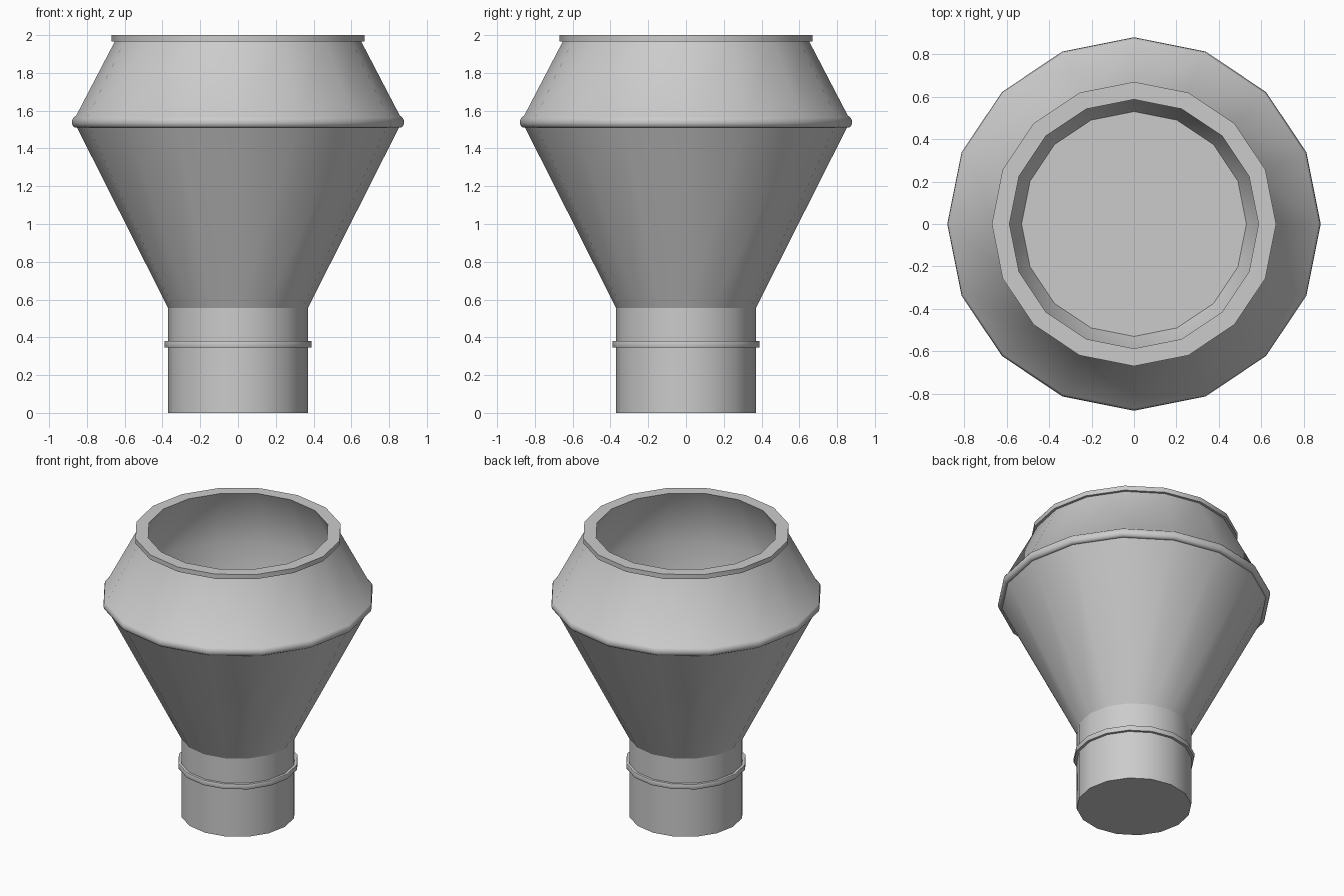
import bpy, bmesh, math

cube = bpy.data.objects.get("Cube")
if cube:
    bpy.data.objects.remove(cube, do_unlink=True)

SIDES = 16

metal = bpy.data.materials.new("light_grey_metal")
metal.use_nodes = True
GREY = (0.6, 0.6, 0.6, 1)
metal.diffuse_color = GREY
metal.node_tree.nodes["Principled BSDF"].inputs["Base Color"].default_value = GREY


def lathe(name, profile, closed=False, smooth=30):
    """Spin a (radius, height) profile about z; open profiles get capped ends."""
    bm = bmesh.new()
    rings = []
    for r, z in profile:
        ring = []
        for i in range(SIDES):
            a = math.tau * i / SIDES
            ring.append(bm.verts.new((r * math.cos(a), r * math.sin(a), z)))
        rings.append(ring)
    pairs = list(zip(rings, rings[1:]))
    if closed:
        pairs.append((rings[-1], rings[0]))
    else:
        bm.faces.new(rings[0])
        bm.faces.new(rings[-1])
    for low, high in pairs:
        for i in range(SIDES):
            j = (i + 1) % SIDES
            bm.faces.new((low[i], low[j], high[j], high[i]))
    bmesh.ops.recalc_face_normals(bm, faces=bm.faces)
    mesh = bpy.data.meshes.new(name)
    bm.to_mesh(mesh)
    bm.free()
    mesh.materials.append(metal)
    obj = bpy.data.objects.new(name, mesh)
    bpy.context.collection.objects.link(obj)
    bpy.ops.object.select_all(action='DESELECT')
    obj.select_set(True)
    bpy.context.view_layer.objects.active = obj
    bpy.ops.object.shade_smooth_by_angle(angle=math.radians(smooth))


# Straight pipe at the foot
lathe("base_pipe", [(0.37, 0), (0.37, 0.555)])

# Thin flange around the pipe
lathe("pipe_flange", [(0.36, 0.345), (0.388, 0.345), (0.39, 0.349), (0.39, 0.376),
                      (0.388, 0.38), (0.36, 0.38)], closed=True)

# Hollow double cone with a rounded waist and a flat rim
lower_cone = [(0.37, 0.555), (0.852, 1.51)]
waist = [(0.862, 1.51), (0.874, 1.518), (0.88, 1.535), (0.877, 1.554),
         (0.868, 1.567), (0.856, 1.575)]
rim = [(0.652, 1.967), (0.67, 1.967), (0.67, 2.0), (0.587, 2.0)]
inside = [(0.79, 1.55), (0.53, 1.03)]
lathe("hopper_shell", lower_cone + waist + rim + inside, smooth=58)
